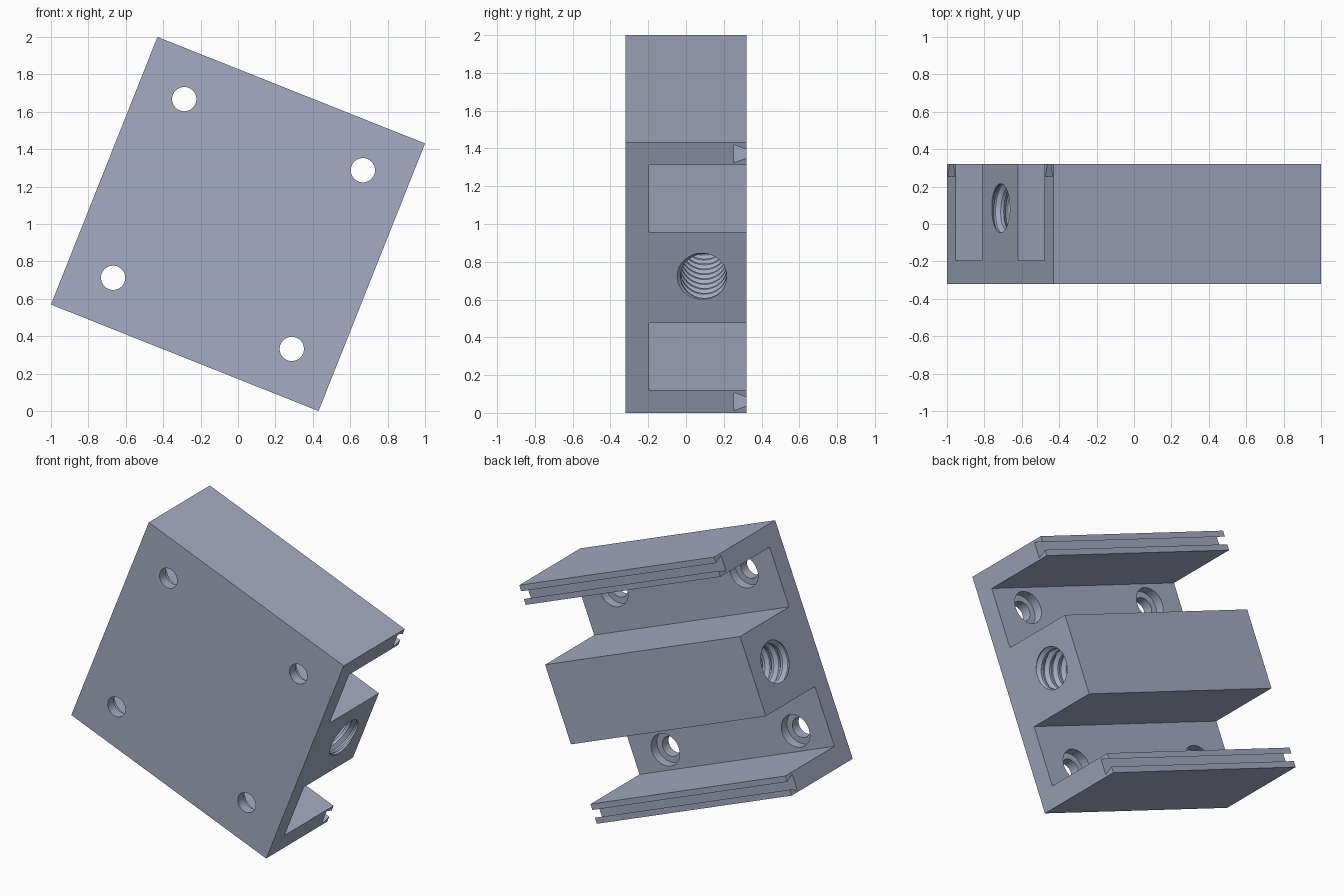
import bpy, bmesh, math

if "Cube" in bpy.data.objects:
    bpy.data.objects.remove(bpy.data.objects["Cube"], do_unlink=True)

TILT = math.radians(21.7)
HALF = 0.77          # half side of the square body
DEPTH = 0.32         # half thickness

mat = bpy.data.materials.new("blue grey metal")
mat.use_nodes = True
COLOUR = (0.376, 0.413, 0.533, 1)
mat.diffuse_color = COLOUR
mat.node_tree.nodes["Principled BSDF"].inputs["Base Color"].default_value = COLOUR


def add_object(name, bm):
    bmesh.ops.recalc_face_normals(bm, faces=bm.faces)
    mesh = bpy.data.meshes.new(name)
    bm.to_mesh(mesh)
    bm.free()
    mesh.materials.append(mat)
    obj = bpy.data.objects.new(name, mesh)
    bpy.context.collection.objects.link(obj)
    return obj


def make_body():
    # Half profile (y, z): outer wall, dovetail groove, slot, centre rib
    half = [(-DEPTH, HALF), (DEPTH, HALF), (DEPTH, 0.731), (0.255, 0.757),
            (0.255, 0.655), (DEPTH, 0.681), (DEPTH, 0.643), (-0.195, 0.643),
            (-0.195, 0.257), (DEPTH, 0.257)]
    profile = half + [(y, -z) for y, z in reversed(half)]
    bm = bmesh.new()
    face = bm.faces.new([bm.verts.new((-HALF, y, z)) for y, z in profile])
    ext = bmesh.ops.extrude_face_region(bm, geom=[face])
    verts = [v for v in ext["geom"] if isinstance(v, bmesh.types.BMVert)]
    bmesh.ops.translate(bm, verts=verts, vec=(2 * HALF, 0, 0))
    return add_object("slotted_body", bm)


def make_bolt_cutter(x, z):
    # Stepped plug: through hole plus wider counterbore on the slot side
    bm = bmesh.new()
    n = 40
    rings = []
    for y, r in [(-0.4, 0.065), (-0.255, 0.065), (-0.255, 0.105), (-0.1, 0.105)]:
        rings.append([bm.verts.new((x + r * math.cos(i * math.tau / n), y,
                                    z + r * math.sin(i * math.tau / n)))
                      for i in range(n)])
    for a, b in zip(rings, rings[1:]):
        for i in range(n):
            k = (i + 1) % n
            bm.faces.new((a[i], a[k], b[k], b[i]))
    bm.faces.new(rings[0])
    bm.faces.new(rings[-1])
    return add_object("bolt_hole_cutter", bm)


def make_thread_cutter():
    # Helical surface: each turn has a crest flat and a root flat
    bm = bmesh.new()
    n, pitch, turns = 32, 0.07, 25
    steps = [(0.0, 0.122), (0.25, 0.122), (0.55, 0.143), (0.7, 0.143)]
    rows = turns * len(steps)
    start = -pitch * (turns + 1) / 2
    grid = {}
    for j in range(rows + len(steps) + 1):
        offset, r = steps[j % len(steps)]
        for i in range(n if j <= rows else 1):
            a = i * math.tau / n
            x = start + pitch * (j // len(steps) + offset + i / n)
            grid[i, j] = bm.verts.new((x, 0.093 + r * math.cos(a), r * math.sin(a)))

    def vert(i, j):
        return grid[i, j] if i < n else grid[0, j + len(steps)]

    for j in range(rows):
        for i in range(n):
            bm.faces.new((vert(i, j), vert(i + 1, j), vert(i + 1, j + 1), vert(i, j + 1)))
    # Close both ends with fans beyond the body
    border = [e for e in bm.edges if e.is_boundary]
    for side in (-1, 1):
        centre = bm.verts.new((side * 1.1, 0.093, 0))
        for e in border:
            if e.verts[0].co.x * side > 0:
                bm.faces.new((e.verts[0], e.verts[1], centre))
    return add_object("thread_cutter", bm)


body = make_body()
cutters = [make_bolt_cutter(sx * 0.514, sz * 0.514) for sx in (-1, 1) for sz in (-1, 1)]
cutters.append(make_thread_cutter())

# Cut the holes
bpy.ops.object.select_all(action='DESELECT')
body.select_set(True)
bpy.context.view_layer.objects.active = body
for cutter in cutters:
    cutter.hide_render = True
    mod = body.modifiers.new("hole", 'BOOLEAN')
    mod.operation = 'DIFFERENCE'
    mod.solver = 'EXACT'
    mod.object = cutter
    bpy.ops.object.modifier_apply(modifier=mod.name)
    bpy.data.objects.remove(cutter, do_unlink=True)

bpy.ops.object.shade_smooth_by_angle(angle=math.radians(25))

# Stand the block tilted on its corner
body.rotation_euler = (0, TILT, 0)
body.location = (0, 0, 1)
